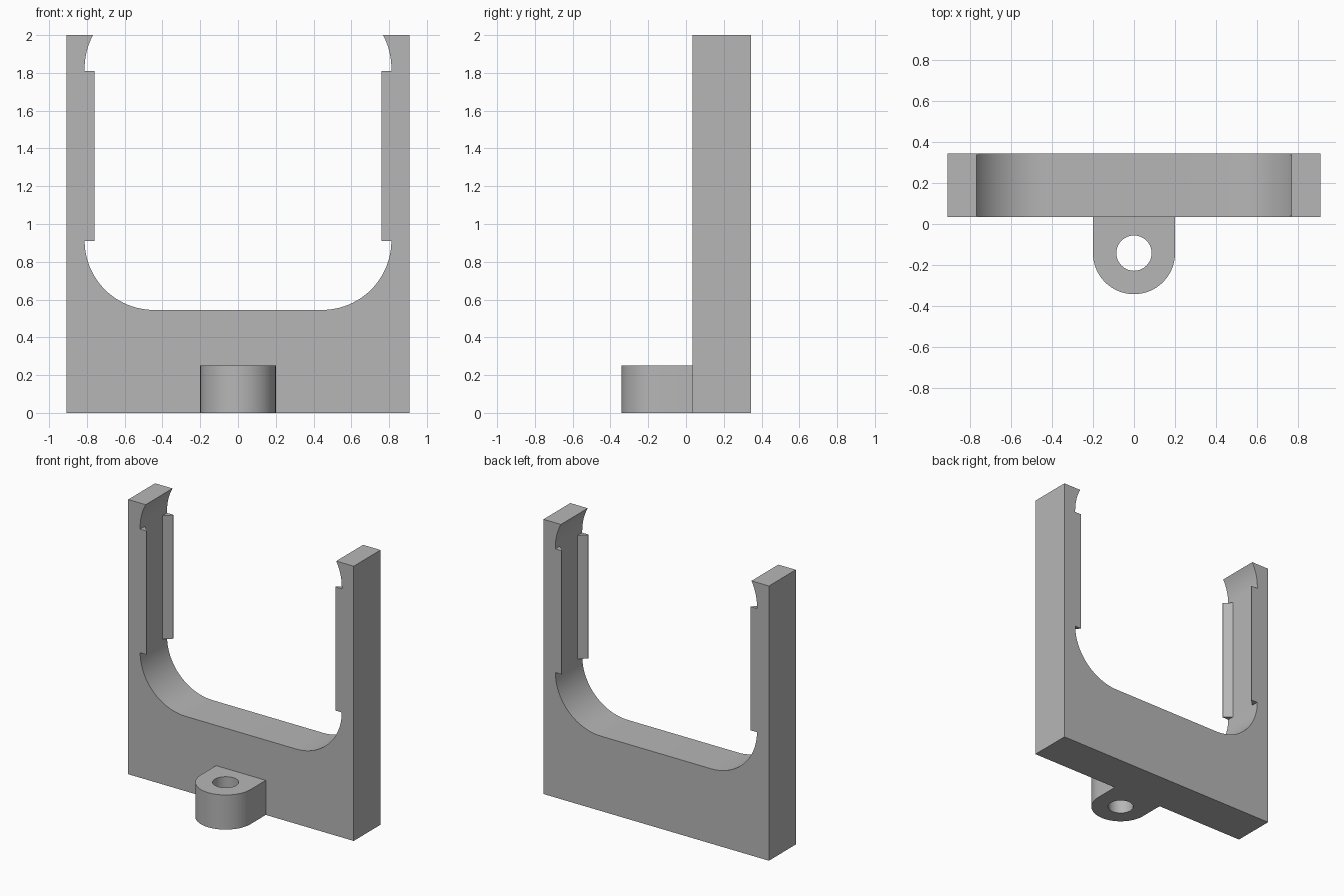
import bpy, bmesh, math
from mathutils import Vector

cube = bpy.data.objects.get("Cube")
if cube:
    bpy.data.objects.remove(cube, do_unlink=True)

grey = bpy.data.materials.new("plain grey")
grey.use_nodes = True
COLOUR = (0.47, 0.47, 0.47, 1)
grey.diffuse_color = COLOUR
grey.node_tree.nodes["Principled BSDF"].inputs["Base Color"].default_value = COLOUR

# Main dimensions
HALF_W, FRONT, BACK, TOP = 0.908, 0.034, 0.343, 2.0
WALL, RADIUS, FLOOR = 0.812, 0.367, 0.545
LIP_LOW, LIP_HIGH, LIP_TIP, LIP_DEPTH = 0.91, 1.81, 0.761, 0.05


def arc(cx, cy, r, start, end, steps=24):
    """Points along an arc, angles in degrees."""
    angles = [math.radians(start + (end - start) * i / steps) for i in range(steps + 1)]
    return [(cx + r * math.cos(a), cy + r * math.sin(a)) for a in angles]


def prism(name, loops, place, direction):
    """Fill the outline loops (outer, then holes) and extrude them."""
    bm = bmesh.new()
    edges = []
    for loop in loops:
        verts = [bm.verts.new(place(*p)) for p in loop]
        edges += [bm.edges.new((v, verts[i - 1])) for i, v in enumerate(verts)]
    if len(loops) == 1:
        bm.faces.new(verts)
    else:
        bmesh.ops.triangle_fill(bm, edges=edges, use_beauty=True)
    out = bmesh.ops.extrude_face_region(bm, geom=bm.faces[:], use_keep_orig=True)
    moved = [g for g in out["geom"] if isinstance(g, bmesh.types.BMVert)]
    bmesh.ops.translate(bm, verts=moved, vec=Vector(direction))
    bmesh.ops.recalc_face_normals(bm, faces=bm.faces[:])
    mesh = bpy.data.meshes.new(name)
    bm.to_mesh(mesh)
    bm.free()
    mesh.materials.append(grey)
    obj = bpy.data.objects.new(name, mesh)
    bpy.context.collection.objects.link(obj)
    bpy.ops.object.select_all(action='DESELECT')
    obj.select_set(True)
    bpy.context.view_layer.objects.active = obj
    bpy.ops.object.shade_smooth_by_angle(angle=math.radians(30))
    return obj


# U-shaped frame with rounded inner corners and incurved arm tips
cx = WALL - RADIUS
top_centre = 1.825
tip_angle = math.degrees(math.asin((TOP - top_centre) / RADIUS))
half = [(HALF_W, 0), (HALF_W, TOP)]
half += arc(cx, top_centre, RADIUS, tip_angle, 0, 10)
half += arc(cx, FLOOR + RADIUS, RADIUS, 0, -90)
outline = half + [(-x, z) for x, z in reversed(half)]
prism("frame", [outline], lambda x, z: (x, FRONT, z), (0, BACK - FRONT, 0))

# Wedge-shaped retaining lips along both edges of each arm
for side, side_name in ((1, "left"), (-1, "right")):
    for edge, inward, edge_name in ((FRONT, 1, "front"), (BACK, -1, "back")):
        root = WALL + 0.004
        wedge = [(side * root, edge), (side * LIP_TIP, edge),
                 (side * LIP_TIP, edge + inward * 0.006),
                 (side * root, edge + inward * (LIP_DEPTH + 0.006))]
        prism(f"{side_name}_{edge_name}_lip", [wedge],
              lambda x, y: (x, y, LIP_LOW), (0, 0, LIP_HIGH - LIP_LOW))

# Rounded mounting tab with a vertical screw hole
TAB_R, TAB_Y = 0.2, -0.142
tab = [(TAB_R, FRONT), (-TAB_R, FRONT)] + arc(0, TAB_Y, TAB_R, 180, 360, 32)
hole = arc(0, TAB_Y, 0.086, 0, 360, 40)[:-1]
prism("mounting_tab", [tab, hole], lambda x, y: (x, y, 0), (0, 0, 0.252))
